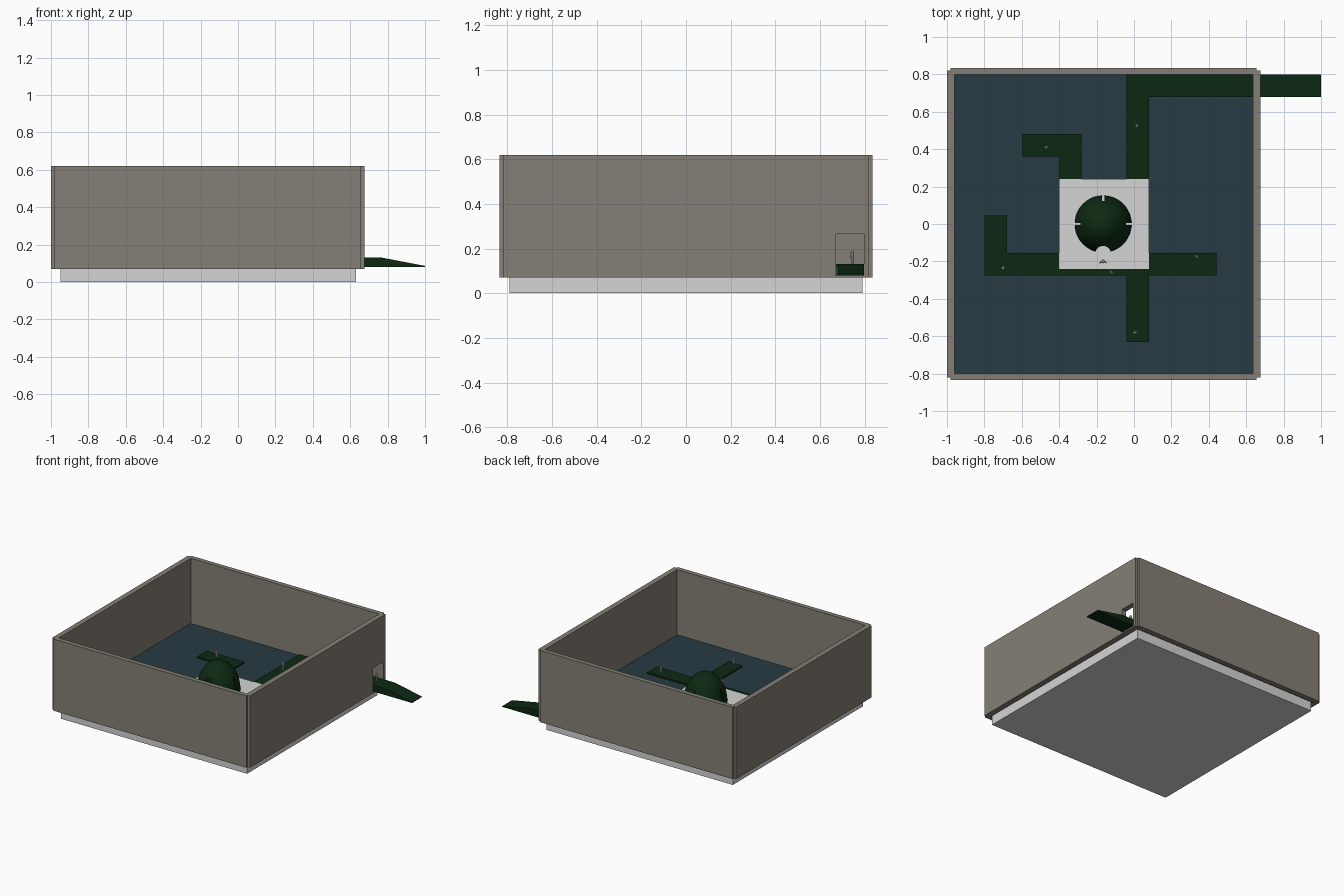
import bpy, bmesh, math
from mathutils import Matrix, Vector

if "Cube" in bpy.data.objects:
    bpy.data.objects.remove(bpy.data.objects["Cube"])


def mat(name, r, g, b):
    m = bpy.data.materials.new(name)
    m.diffuse_color = (r, g, b, 1)
    m.use_nodes = True
    m.node_tree.nodes["Principled BSDF"].inputs["Base Color"].default_value = m.diffuse_color
    return m


STONE = mat("grey_brown_stone", 0.235, 0.213, 0.18)
WHITE = mat("pale_grey", 0.66, 0.66, 0.66)
WATER = mat("dark_blue_water", 0.02, 0.043, 0.055)
GREEN = mat("dark_green", 0.004, 0.022, 0.006)
FIGURE = mat("figure_grey", 0.6, 0.6, 0.6)


def finish(bm, name, material):
    me = bpy.data.meshes.new(name)
    bm.to_mesh(me)
    bm.free()
    ob = bpy.data.objects.new(name, me)
    bpy.context.collection.objects.link(ob)
    if material:
        me.materials.append(material)
    return ob


def add_box(bm, x0, x1, y0, y1, z0, z1):
    m = Matrix.Translation(((x0 + x1) / 2, (y0 + y1) / 2, (z0 + z1) / 2)) @ \
        Matrix.Diagonal((x1 - x0, y1 - y0, z1 - z0, 1))
    bmesh.ops.create_cube(bm, size=1, matrix=m)


def box(name, material, *dims):
    bm = bmesh.new()
    add_box(bm, *dims)
    return finish(bm, name, material)


def prism(name, material, outline, z0, z1):
    """Extrude a plan outline upward."""
    bm = bmesh.new()
    face = bm.faces.new([bm.verts.new((x, y, z0)) for x, y in outline])
    up = bmesh.ops.extrude_face_region(bm, geom=[face])
    bmesh.ops.translate(bm, vec=(0, 0, z1 - z0),
                        verts=[v for v in up["geom"] if isinstance(v, bmesh.types.BMVert)])
    bmesh.ops.recalc_face_normals(bm, faces=bm.faces)
    return finish(bm, name, material)


def cut(ob, cutter):
    mod = ob.modifiers.new("cut", "BOOLEAN")
    mod.operation = "DIFFERENCE"
    mod.solver = "EXACT"
    mod.object = cutter
    cutter.hide_render = True
    cutter.hide_viewport = True


# base, water and walls
box("base_slab", WHITE, -0.95, 0.63, -0.79, 0.79, 0, 0.075)
box("water", WATER, -0.965, 0.64, -0.805, 0.805, 0.072, 0.12)
box("front_wall", STONE, -0.98, 0.655, -0.835, -0.80, 0.07, 0.62)
box("back_wall", STONE, -0.98, 0.655, 0.80, 0.835, 0.07, 0.62)
box("left_wall", STONE, -1.0, -0.96, -0.82, 0.82, 0.07, 0.62)
right_wall = box("right_wall", STONE, 0.635, 0.675, -0.82, 0.82, 0.07, 0.62)

# gateway through the right wall
gate = box("gate_cutter", None, 0.55, 0.75, 0.672, 0.796, 0.08, 0.265)
cut(right_wall, gate)

# raised paths
LOW, TOP = 0.08, 0.13
prism("entrance_path", GREEN, [(-0.04, 0.22), (0.08, 0.22), (0.08, 0.68), (0.77, 0.68),
                               (0.77, 0.798), (-0.04, 0.798)], LOW, TOP)
prism("north_west_path", GREEN, [(-0.40, 0.22), (-0.28, 0.22), (-0.28, 0.48), (-0.60, 0.48),
                                 (-0.60, 0.36), (-0.40, 0.36)], LOW, TOP)
prism("south_path", GREEN, [(-0.80, -0.275), (-0.04, -0.275), (-0.04, -0.63), (0.08, -0.63),
                            (0.08, -0.275), (0.44, -0.275), (0.44, -0.155), (-0.68, -0.155),
                            (-0.68, 0.045), (-0.80, 0.045)], LOW, TOP)

# entrance ramp sloping down outside the gate
ramp = box("entrance_ramp", GREEN, 0.77, 1.0, 0.68, 0.798, LOW, TOP)
for v in ramp.data.vertices:
    if v.co.x > 0.9 and v.co.z > 0.1:
        v.co.z = 0.086

# central platform
FLOOR = 0.134
box("platform", WHITE, -0.40, 0.08, -0.24, 0.24, 0.08, FLOOR)

# dome: upper half of a tall ellipsoid
CX = -0.165
bm = bmesh.new()
bmesh.ops.create_uvsphere(bm, u_segments=48, v_segments=32, radius=1)
bmesh.ops.bisect_plane(bm, geom=bm.verts[:] + bm.edges[:] + bm.faces[:], plane_co=(0, 0, 0),
                       plane_no=(0, 0, -1), clear_outer=True)
bmesh.ops.holes_fill(bm, edges=[e for e in bm.edges if e.is_boundary])
bmesh.ops.transform(bm, verts=bm.verts, matrix=Matrix.Translation((CX, 0, FLOOR)) @
                    Matrix.Diagonal((0.152, 0.152, 0.22, 1)))
bmesh.ops.recalc_face_normals(bm, faces=bm.faces)
dome = finish(bm, "dome", GREEN)

# three slit windows and a round-backed doorway cut into the dome
bm = bmesh.new()
add_box(bm, CX - 0.2, CX - 0.122, -0.006, 0.006, 0.1, 0.4)
add_box(bm, CX + 0.122, CX + 0.2, -0.006, 0.006, 0.1, 0.4)
add_box(bm, CX - 0.006, CX + 0.006, 0.122, 0.2, 0.1, 0.4)
bmesh.ops.create_cone(bm, cap_ends=True, segments=24, radius1=0.043, radius2=0.043, depth=0.3,
                      matrix=Matrix.Translation((CX, -0.16, 0.25)))
cut(dome, finish(bm, "dome_cutter", None))
bpy.context.view_layer.objects.active = dome
dome.select_set(True)
bpy.ops.object.shade_smooth_by_angle(angle=math.radians(35))
dome.select_set(False)


def figure(name, x, y, z, height, turn):
    """Small standing person: legs, torso, arms and head."""
    bm = bmesh.new()

    def limb(a, b, r1, r2):
        a, b = Vector(a), Vector(b)
        d = b - a
        m = Matrix.Translation((a + b) / 2) @ d.to_track_quat("Z", "Y").to_matrix().to_4x4()
        bmesh.ops.create_cone(bm, cap_ends=True, segments=8, radius1=r1, radius2=r2,
                              depth=d.length, matrix=m)
    for s in (-1, 1):
        limb((s * 0.08, 0, 0), (s * 0.05, 0, 0.48), 0.04, 0.06)
        limb((s * 0.12, 0, 0.8), (s * 0.2, -0.1, 0.45), 0.045, 0.03)
    limb((0, 0, 0.45), (0, 0, 0.83), 0.1, 0.13)
    bmesh.ops.create_uvsphere(bm, u_segments=10, v_segments=6, radius=0.085,
                              matrix=Matrix.Translation((0, 0, 0.92)))
    bmesh.ops.transform(bm, verts=bm.verts, matrix=Matrix.Translation((x, y, z)) @
                        Matrix.Rotation(turn, 4, "Z") @ Matrix.Scale(height, 4))
    return finish(bm, name, FIGURE)


# people on the paths, one in the gateway and a larger one before the dome door
spots = [(-0.47, 0.41), (0.015, 0.525), (0.335, -0.175), (0.005, -0.58),
         (-0.70, -0.235), (-0.12, -0.258), (0.655, 0.745)]
for i, (px, py) in enumerate(spots):
    figure(f"path_figure_{i + 1}", px, py, TOP, 0.065, 0.5 + i * 0.9)
figure("platform_figure", CX, -0.2, FLOOR, 0.085, 0)
